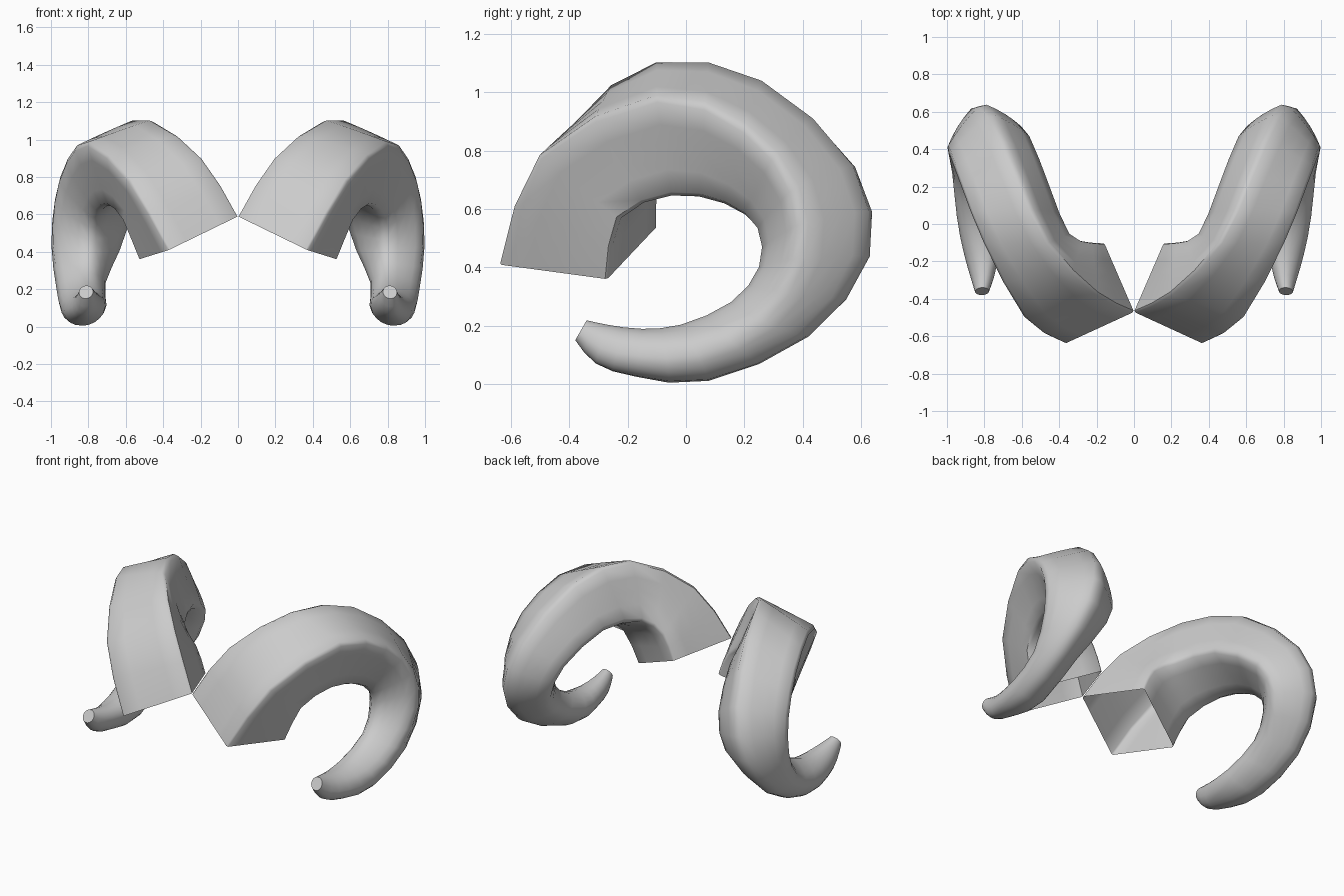
import bpy, bmesh, math
from mathutils import Vector

if "Cube" in bpy.data.objects:
    bpy.data.objects.remove(bpy.data.objects["Cube"])

# Horn stations from base to tip: three corners of each four-sided section
# (outer-radius inner ridge, outer-radius outer ridge, inner-radius outer ridge)
STATIONS = [
    ((0.00, -0.47, 0.59), (0.37, -0.64, 0.41), (0.53, -0.27, 0.36)),
    ((0.20, -0.37, 0.90), (0.58, -0.50, 0.78), (0.61, -0.23, 0.57)),
    ((0.46, -0.10, 1.10), (0.80, -0.10, 0.98), (0.69, -0.05, 0.65)),
    ((0.62, 0.26, 1.04), (0.92, 0.20, 0.88), (0.75, 0.13, 0.62)),
    ((0.76, 0.58, 0.75), (0.985, 0.37, 0.67), (0.78, 0.245, 0.53)),
    ((0.85, 0.63, 0.44), (1.00, 0.385, 0.43), (0.78, 0.25, 0.40)),
    ((0.89, 0.42, 0.16), (0.97, 0.25, 0.22), (0.79, 0.155, 0.285)),
    ((0.86, 0.08, 0.01), (0.945, 0.03, 0.12), (0.79, -0.02, 0.205)),
    ((0.84, -0.17, 0.025), (0.905, -0.16, 0.115), (0.79, -0.15, 0.19)),
    ((0.82, -0.31, 0.07), (0.87, -0.29, 0.14), (0.80, -0.27, 0.205)),
    ((0.815, -0.38, 0.15), (0.85, -0.36, 0.185), (0.81, -0.34, 0.22)),
]
STEPS = 2


def spline(pts, i, t):
    """Catmull-Rom point between pts[i] and pts[i + 1]."""
    p1, p2 = pts[i], pts[i + 1]
    p0 = pts[i - 1] if i else p1 * 2 - p2
    p3 = pts[i + 2] if i + 2 < len(pts) else p2 * 2 - p1
    return 0.5 * (2 * p1 + (p2 - p0) * t + (2 * p0 - 5 * p1 + 4 * p2 - p3) * t * t
                  + (3 * p1 - p0 - 3 * p2 + p3) * t ** 3)


def section(a, b, c, f):
    """Ring through the four corners: bevelled square growing into an ellipse."""
    mid = (a + c) / 2
    axes = [a - mid, b - mid, mid - a, mid - b]
    roundness = f ** 2.8
    bevel = 0.02 + 0.12 * f
    grow = 1 / (1 - 0.8 * bevel * (1 - roundness))
    ring = []
    for k in range(4):
        u, v = axes[k], axes[(k + 1) % 4]
        for s in (bevel, 0.25 + bevel / 2, 0.5, 0.75 - bevel / 2, 1 - bevel):
            flat = u.lerp(v, s) * (grow if f > 0 else 1)
            ang = s * math.pi / 2
            curved = u * math.cos(ang) + v * math.sin(ang)
            ring.append(mid + flat.lerp(curved, roundness))
    return ring


# Loft the sections into one curled horn, open at its base
tracks = [[Vector(st[k]) for st in STATIONS] for k in range(3)]
last = len(STATIONS) - 1
bm = bmesh.new()
rings = []
for j in range(last * STEPS + 1):
    i = min(j // STEPS, last - 1)
    t = j / STEPS - i
    f = min(1, j / STEPS / 7.5)
    corners = [spline(tr, i, t) for tr in tracks]
    rings.append([bm.verts.new(p) for p in section(*corners, f)])
n = len(rings[0])
for r0, r1 in zip(rings, rings[1:]):
    for k in range(n):
        m = (k + 1) % n
        bm.faces.new((r0[k], r0[m], r1[m], r1[k]))
bm.faces.new(rings[-1])                # blunt tip
bmesh.ops.recalc_face_normals(bm, faces=bm.faces)

mesh = bpy.data.meshes.new("curled_horns")
bm.to_mesh(mesh)
bm.free()
horns = bpy.data.objects.new("curled_horns", mesh)
bpy.context.collection.objects.link(horns)

# Smooth shading, then mirror to the other side
bpy.context.view_layer.objects.active = horns
horns.select_set(True)
bpy.ops.object.shade_smooth_by_angle(angle=math.radians(50))
mirror = horns.modifiers.new("mirror", 'MIRROR')
mirror.use_mirror_merge = False
